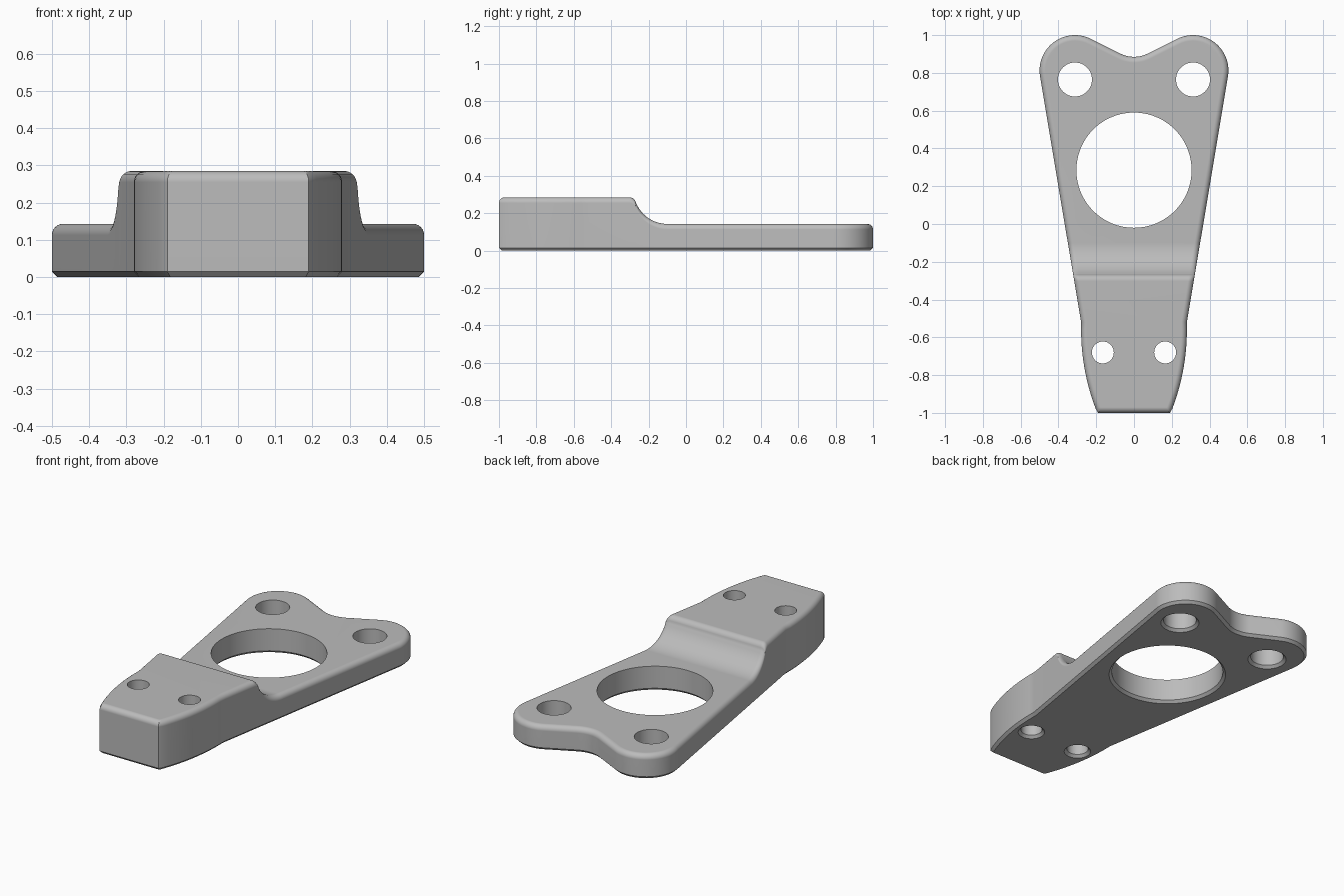
import bpy, bmesh
from math import sin, cos, radians, pi, sqrt
from mathutils import Vector

if "Cube" in bpy.data.objects:
    bpy.data.objects.remove(bpy.data.objects["Cube"], do_unlink=True)

HIGH, LOW = 0.285, 0.143
FILLET, CHAMFER = 0.03, 0.015

grey = bpy.data.materials.new("plain grey")
grey.use_nodes = True
grey.diffuse_color = (0.5, 0.5, 0.5, 1)
grey.node_tree.nodes["Principled BSDF"].inputs["Base Color"].default_value = (0.5, 0.5, 0.5, 1)


def arc(cx, cy, r, a0, a1, n):
    """Points along an arc, angles in degrees."""
    return [Vector((cx + r * cos(radians(a0 + (a1 - a0) * i / n)),
                    cy + r * sin(radians(a0 + (a1 - a0) * i / n)))) for i in range(n + 1)]


def inset(points, d):
    """Move a counter-clockwise outline inward with mitred corners."""
    result = []
    for i, p in enumerate(points):
        a = (p - points[i - 1]).normalized()
        b = (points[(i + 1) % len(points)] - p).normalized()
        na, nb = Vector((-a.y, a.x)), Vector((-b.y, b.x))
        result.append(p + (na + nb) * d / (1 + na.dot(nb)))
    return result


def finish(bm, name):
    bmesh.ops.recalc_face_normals(bm, faces=bm.faces)
    mesh = bpy.data.meshes.new(name)
    bm.to_mesh(mesh)
    bm.free()
    mesh.materials.append(grey)
    obj = bpy.data.objects.new(name, mesh)
    bpy.context.collection.objects.link(obj)
    return obj


def loft(rings, name, shape=None):
    """Skin closed rings of 3D points, cap both ends, optionally reshape."""
    bm = bmesh.new()
    loops = [[bm.verts.new(p) for p in ring] for ring in rings]
    n = len(loops[0])
    for lo, hi in zip(loops, loops[1:]):
        for i in range(n):
            j = (i + 1) % n
            bm.faces.new((lo[i], lo[j], hi[j], hi[i]))
    bm.faces.new(loops[0][::-1])
    bm.faces.new(loops[-1])
    if shape:
        shape(bm)
    return finish(bm, name)


# Plan outline: bowed nose, straight flank, round lobe, shallow valley
nose_r = 1.17
half = arc(0.28 - nose_r, -0.56, nose_r, -22.6, 0, 14)
half[0] = Vector((0.19, -1.0))
half.append(Vector((0.28, -0.52)))
half += arc(0.3125, 0.8125, 0.1875, -9.5, 116.5, 28)
half += arc(0, 1.045, 0.16, -63.5, -90, 8)
outline = half + [Vector((-p.x, p.y)) for p in half[-2::-1]]

# Side profile of the step: small round over, then a large hollow
step = [(p.x, p.y) for p in arc(-0.302, HIGH - 0.035, 0.035, 90, 5, 7)]
step += [(p.x, p.y) for p in arc(-0.10, LOW + 0.18, 0.18, 205, 270, 14)]


def top_height(y):
    if y <= step[0][0]:
        return HIGH
    for (y0, z0), (y1, z1) in zip(step, step[1:]):
        if y <= y1:
            return z0 + (z1 - z0) * (y - y0) / (y1 - y0)
    return LOW


def lower_the_back(bm):
    for y, z in step:
        bmesh.ops.bisect_plane(bm, geom=bm.verts[:] + bm.edges[:] + bm.faces[:], dist=1e-5,
                               plane_co=(0, y, 0), plane_no=(0, 1, 0))
    for v in bm.verts:
        if v.co.z > 0.2:
            v.co.z += top_height(v.co.y) - HIGH


# Bracket body: chamfered underside, filleted top rim
section = [(CHAMFER, 0), (0, CHAMFER)]
for i in range(7):
    t = pi / 2 * i / 6
    section.append((FILLET * (1 - cos(t)), HIGH - FILLET + FILLET * sin(t)))
rings = [[(p.x, p.y, z) for p in inset(outline, d)] for d, z in section]
bracket = loft(rings, "bracket_plate", lower_the_back)


def cut_hole(x, y, r, n):
    """Bore a round hole with a chamfered lower rim."""
    bore = [(r + CHAMFER + 0.05, -0.05), (r, CHAMFER), (r, 0.5)]
    cutter = loft([[(p.x, p.y, z) for p in arc(x, y, rad, 0, 360, n)[:-1]]
                   for rad, z in bore], "hole_cutter")
    cutter.hide_render = True
    mod = bracket.modifiers.new("hole", "BOOLEAN")
    mod.operation, mod.solver, mod.object = "DIFFERENCE", "EXACT", cutter
    bpy.ops.object.modifier_apply(modifier=mod.name)
    bpy.data.objects.remove(cutter, do_unlink=True)


# Holes: large bore, pair in the lobes, pair in the nose
bpy.context.view_layer.objects.active = bracket
bracket.select_set(True)
cut_hole(0, 0.285, 0.305, 96)
for side in (-1, 1):
    cut_hole(side * 0.3125, 0.765, 0.09, 48)
    cut_hole(side * 0.165, -0.68, 0.058, 40)

# Smooth rounded edges while keeping the flats flat
bpy.ops.object.shade_smooth_by_angle(angle=radians(30))
flats = bracket.modifiers.new("flat_faces", "WEIGHTED_NORMAL")
flats.keep_sharp = True
